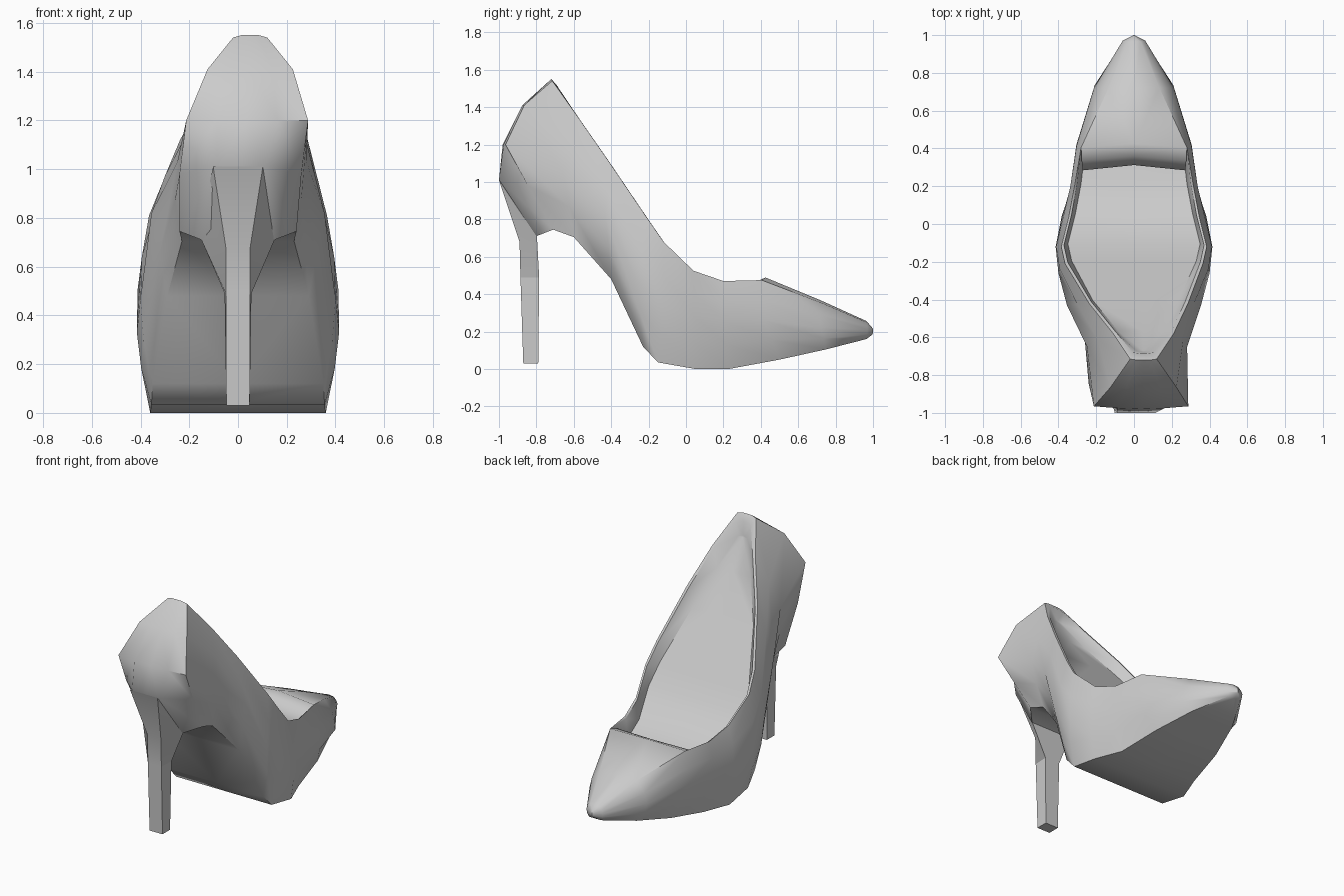
import bpy
import bmesh
from mathutils import Vector

if "Cube" in bpy.data.objects:
    bpy.data.objects.remove(bpy.data.objects["Cube"], do_unlink=True)

grey = bpy.data.materials.new("plain_grey")
grey.use_nodes = True
COLOUR = (0.6, 0.6, 0.6, 1)
grey.diffuse_color = COLOUR
grey.node_tree.nodes["Principled BSDF"].inputs["Base Color"].default_value = COLOUR


def add_face(bm, points):
    """Face from points, with repeated points dropped."""
    unique = []
    for p in points:
        if all((p - q).length > 1e-5 for q in unique):
            unique.append(p)
    if len(unique) > 2:
        bm.faces.new([bm.verts.new(p) for p in unique])


def loft(bm, sections):
    for a, b in zip(sections, sections[1:]):
        for i in range(len(a) - 1):
            add_face(bm, (a[i], a[i + 1], b[i + 1], b[i]))


def finish(bm, name, angle):
    bmesh.ops.remove_doubles(bm, verts=bm.verts, dist=1e-4)
    bmesh.ops.recalc_face_normals(bm, faces=bm.faces)
    mesh = bpy.data.meshes.new(name)
    bm.to_mesh(mesh)
    bm.free()
    mesh.materials.append(grey)
    obj = bpy.data.objects.new(name, mesh)
    bpy.context.collection.objects.link(obj)
    bpy.ops.object.select_all(action="DESELECT")
    obj.select_set(True)
    bpy.context.view_layer.objects.active = obj
    bpy.ops.object.shade_smooth_by_angle(angle=angle)


def rib(*points, bulge=.012):
    """Side rib from rim to sole edge; three points are filled out to five."""
    p = [Vector(v) for v in points]
    if len(p) == 3:
        out = Vector((bulge, 0, 0))
        p = [p[0], (p[0] + p[1]) / 2 + out, p[1], (p[1] + p[2]) / 2 + out, p[2]]
    return p


def on_centre(p, lift=0.0):
    return Vector((0, p.y, p.z + lift))


# Ribs of the open part, heel to ball
open_ribs = [
    rib((0, -.72, 1.55), (0, -.875, 1.41), (0, -.98, 1.2), (0, -1, 1.01), (0, -.8, .71)),
    rib((.035, -.72, 1.55), (.09, -.87, 1.41), (.125, -.975, 1.2), (.1, -1, 1.01), (.15, -.8, .71)),
    rib((.07, -.715, 1.54), (.175, -.865, 1.41), (.25, -.965, 1.2), (.25, -.845, .98), (.24, -.71, .745)),
    rib((.16, -.58, 1.35), (.265, -.65, 1.03), (.23, -.6, .705)),
    rib((.262, -.42, 1.12), (.355, -.43, .82), (.29, -.4, .48), bulge=0),
    rib((.365, -.21, .81), (.4, -.26, .47), (.35, -.23, .12)),
    rib((.385, -.12, .68), (.415, -.12, .33), (.355, -.15, .035)),
    rib((.345, .04, .525), (.38, .04, .29), (.36, .05, 0)),
    rib((.315, .2, .47), (.335, .2, .26), (.29, .23, 0)),
]
# Ribs of the closed toe, throat to tip
toe_ribs = [
    rib((.28, .405, .475), (.305, .42, .26), (.24, .5, .05)),
    rib((.135, .72, .355), (.212, .72, .22), (.16, .75, .105), bulge=.022),
    rib((.035, .965, .25), (.06, .97, .21), (.045, .965, .16), bulge=.005),
    rib((0, 1, .215), (0, 1, .2), (0, .998, .185), bulge=0),
]

# Upper: outer wall, rim, insole, vamp and sole as one closed shell
bm = bmesh.new()
sections = []
for r in open_ribs:
    rim = r[0]
    thick, drop = (.035, .04) if rim.y < -.7 else (.008, .01)
    inner = Vector((max(rim.x - .014, 0), rim.y + thick, rim.z - drop))
    floor = Vector((max(rim.x - .035, 0), rim.y + thick + .007, rim.z - .13))
    sections.append([on_centre(floor), floor, inner] + r + [on_centre(r[-1])])
throat = toe_ribs[0]
lip = Vector((.272, .285, .32))
lip_mid = Vector((0, .315, .32))
sections.append([lip_mid, lip, throat[0]] + throat + [on_centre(throat[-1])])
loft(bm, sections)
lifts = (.014, .012, .006, 0)
vamp = [[on_centre(r[0], k)] + r + [on_centre(r[-1])] for r, k in zip(toe_ribs, lifts)]
vamp[0][0].y += .02
loft(bm, vamp)

# Throat lip rolling from the vamp down to the insole
loft(bm, [
    [lip_mid, lip],
    [Vector((0, .312, .39)), Vector((.272, .284, .39))],
    [Vector((0, .36, .46)), Vector((.277, .335, .45))],
    [vamp[0][0], throat[0]],
])

# Mirror the half, then lean the heel counter slightly to one side
half = bm.verts[:] + bm.edges[:] + bm.faces[:]
bmesh.ops.mirror(bm, geom=half, axis="X", merge_dist=1e-4)
bmesh.ops.remove_doubles(bm, verts=bm.verts, dist=1e-4)
for v in bm.verts:
    up = min(max((v.co.z - .9) / .4, 0), 1)
    rear = min(max((-v.co.y - .2) / .25, 0), 1)
    v.co.x += .05 * up * rear
finish(bm, "shoe_upper", 0.85)

# Heel: four-sided stiletto flaring into the counter
bm = bmesh.new()
levels = [  # back y, back z, back half-width, front y, front z, front half-width
    (-1, 1.01, .102, -.79, .8, .15),
    (-.89, .68, .05, -.797, .71, .15),
    (-.885, .49, .05, -.785, .49, .055),
    (-.87, .03, .048, -.79, .03, .048),
]
rings = []
for by, bz, bw, fy, fz, fw in levels:
    ring = [Vector(c) for c in ((-bw, by, bz), (bw, by, bz), (fw, fy, fz), (-fw, fy, fz))]
    rings.append(ring + ring[:1])
loft(bm, rings)
for end in (rings[0], rings[-1]):
    add_face(bm, end)
finish(bm, "stiletto_heel", 0.4)
